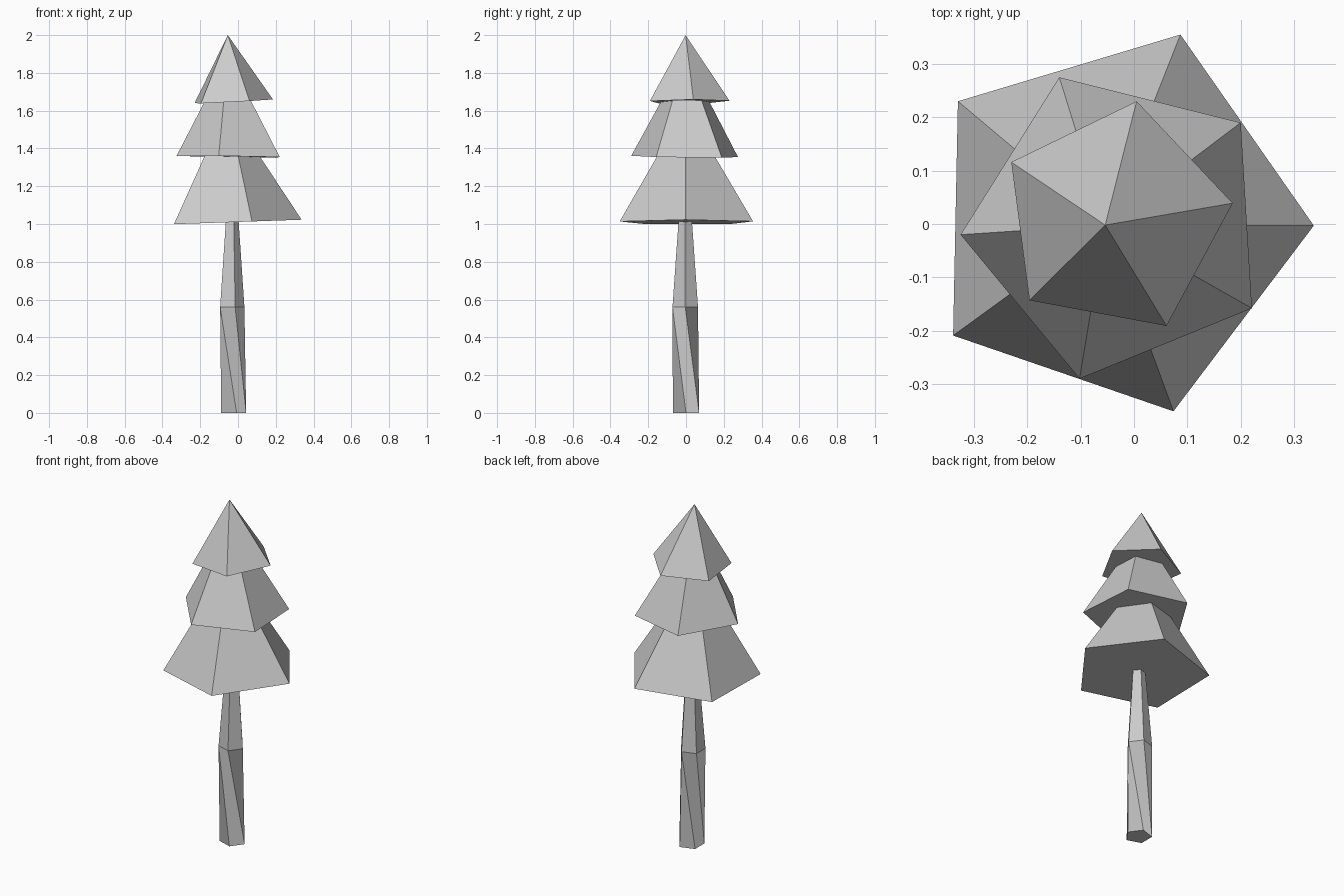
import bpy
from math import cos, sin, radians

if "Cube" in bpy.data.objects:
    bpy.data.objects.remove(bpy.data.objects["Cube"])


def make(name, verts, faces):
    mesh = bpy.data.meshes.new(name)
    mesh.from_pydata(verts, [], faces)
    mesh.update()
    obj = bpy.data.objects.new(name, mesh)
    bpy.context.collection.objects.link(obj)


def ring(cx, cy, r, z):
    return [(cx + r * cos(radians(72 * i)), cy + r * sin(radians(72 * i)), z) for i in range(5)]


# Five-sided trunk: twisted lower section, tapering upper section
verts = ring(-0.03, 0, 0.073, 0) + ring(-0.037, -0.004, 0.071, 0.56) + ring(-0.034, -0.004, 0.037, 1.02)
faces = [(4, 3, 2, 1, 0), (10, 11, 12, 13, 14)]
for i in range(5):
    j, k = (i + 1) % 5, (i - 1) % 5
    faces.append((i, j, 5 + i, 5 + k))
    faces.append((5 + i, 5 + j, 10 + j, 10 + i))
make("trunk", verts, faces)


def tier(name, outline, z, tilt, top_z, shrink):
    """Leaning pentagonal skirt that narrows toward the tree axis."""
    ax, ay = -0.054, -0.002
    base = [(x, y, z + tilt[0] * x + tilt[1] * y) for x, y in outline]
    sides = [(i, (i + 1) % 5) for i in range(5)]
    if shrink == 0:
        make(name, base + [(ax, ay, top_z)],
             [(4, 3, 2, 1, 0)] + [(i, j, 5) for i, j in sides])
        return
    top = [(ax + (x - ax) * shrink, ay + (y - ay) * shrink, top_z) for x, y in outline]
    make(name, base + top, [(4, 3, 2, 1, 0), (5, 6, 7, 8, 9)]
         + [(i, j, 5 + j, 5 + i) for i, j in sides])


# Foliage, bottom to top
tier("lower_foliage",
     [(0.337, -0.003), (0.087, 0.355), (-0.33, 0.23), (-0.339, -0.209), (0.074, -0.351)],
     1.011, (0.035, 0), 1.36, 0.43)
tier("middle_foliage",
     [(0.2, 0.19), (-0.14, 0.275), (-0.325, -0.02), (-0.102, -0.29), (0.221, -0.158)],
     1.356, (-0.015, -0.012), 1.655, 0.44)
tier("top_foliage",
     [(0.185, 0.039), (0.005, 0.23), (-0.23, 0.116), (-0.196, -0.143), (0.061, -0.191)],
     1.65, (0.05, 0.01), 2.0, 0)
